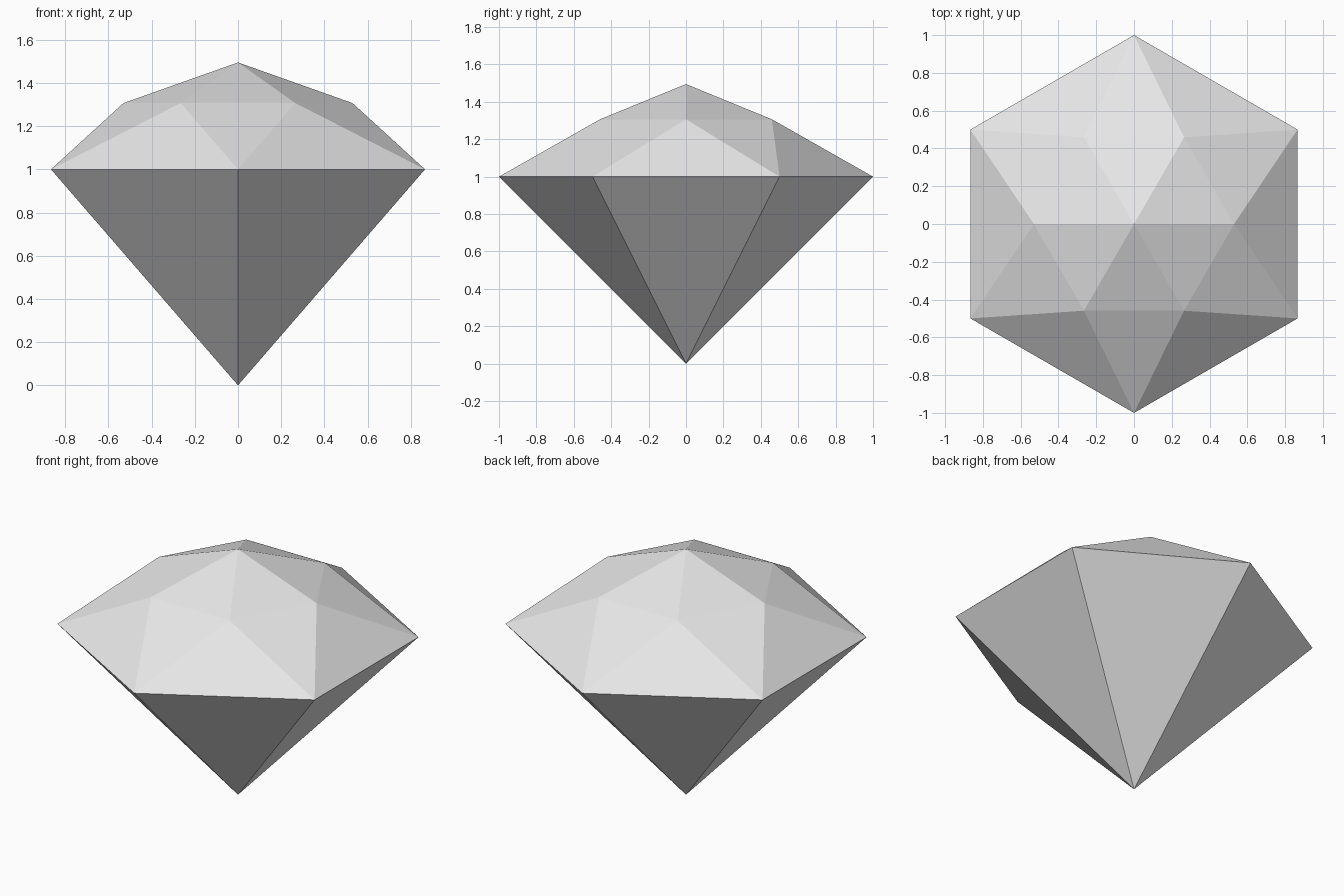
import bpy
import bmesh
from math import cos, sin, radians

cube = bpy.data.objects.get("Cube")
if cube:
    bpy.data.objects.remove(cube, do_unlink=True)

SIDES = 6

# Single grey stone colour
GREY = (0.8, 0.8, 0.8, 1.0)
stone = bpy.data.materials.new("pale_grey")
stone.use_nodes = True
stone.diffuse_color = GREY
stone.node_tree.nodes["Principled BSDF"].inputs["Base Color"].default_value = GREY


def ring(bm, radius, z, start):
    """Evenly spaced vertices around the vertical axis."""
    step = 360 / SIDES
    angles = [radians(start + i * step) for i in range(SIDES)]
    return [bm.verts.new((radius * cos(a), radius * sin(a), z)) for a in angles]


bm = bmesh.new()
culet = bm.verts.new((0, 0, 0))
girdle = ring(bm, 1.0, 1.0, -30)
crown = ring(bm, 0.53, 1.307, 0)
apex = bm.verts.new((0, 0, 1.495))

for i in range(SIDES):
    j = (i + 1) % SIDES
    bm.faces.new((culet, girdle[j], girdle[i]))      # pavilion facet
    bm.faces.new((girdle[i], girdle[j], crown[i]))   # lower crown facet
    bm.faces.new((crown[i], girdle[j], crown[j]))    # kite crown facet
    bm.faces.new((crown[i], crown[j], apex))         # top facet

bmesh.ops.recalc_face_normals(bm, faces=bm.faces)
mesh = bpy.data.meshes.new("cut_gem")
bm.to_mesh(mesh)
bm.free()
mesh.materials.append(stone)

gem = bpy.data.objects.new("cut_gem", mesh)
bpy.context.collection.objects.link(gem)
